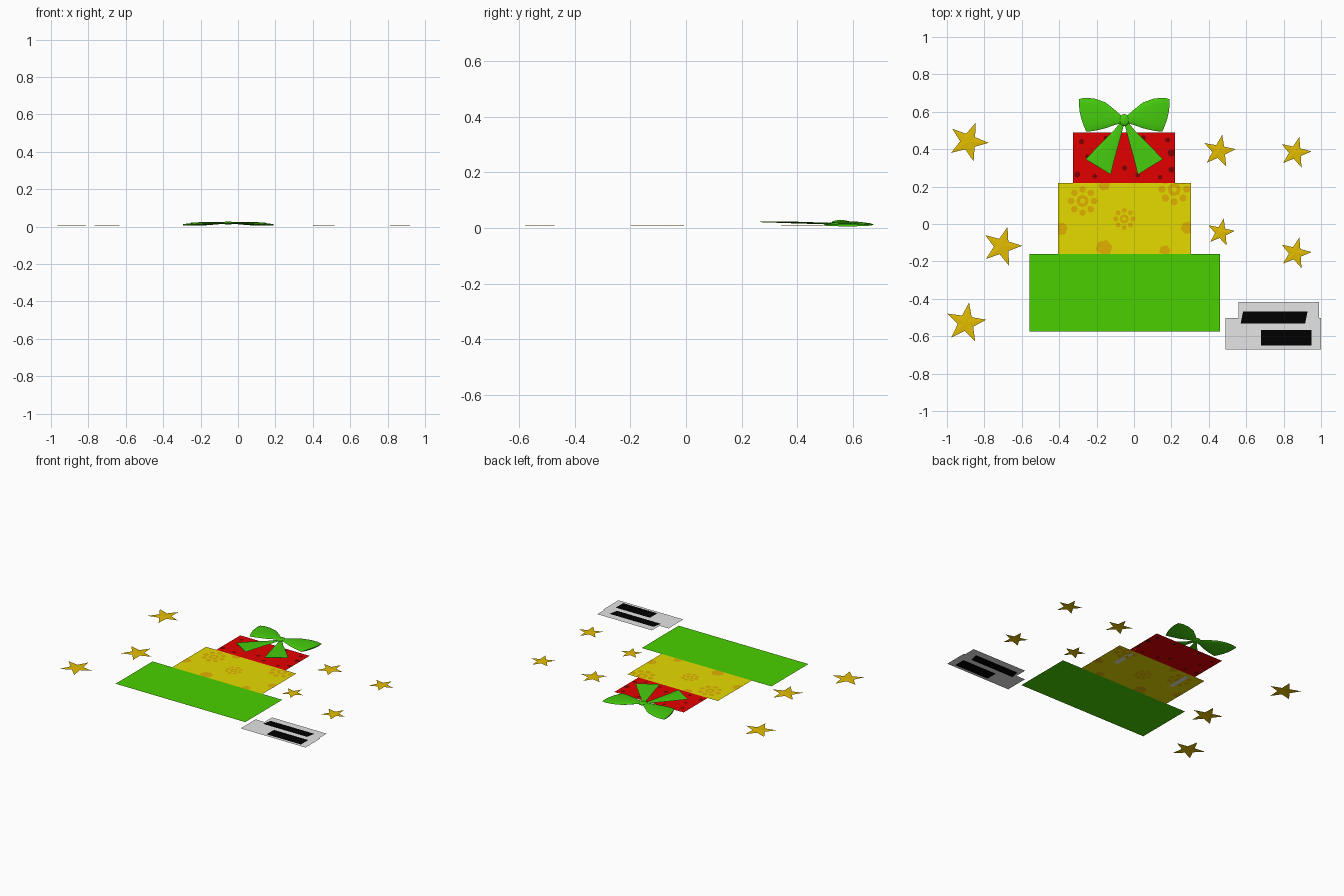
import bpy, bmesh, math
from math import sin, cos, pi, radians

if "Cube" in bpy.data.objects:
    bpy.data.objects.remove(bpy.data.objects["Cube"])


def mat(name, r, g, b):
    m = bpy.data.materials.new(name)
    m.diffuse_color = (r, g, b, 1)
    m.use_nodes = True
    m.node_tree.nodes["Principled BSDF"].inputs["Base Color"].default_value = m.diffuse_color
    return m


GREEN = mat("green", 0.067, 0.633, 0.0)
BOW = mat("bow green", 0.06, 0.60, 0.004)
YELLOW = mat("yellow", 0.79, 0.705, 0.0)
FLAKE = mat("flake gold", 0.75, 0.44, 0.0)
GOLD = mat("star gold", 0.775, 0.51, 0.0)
RED = mat("red", 0.775, 0.0, 0.0)
DARK = mat("dark red", 0.21, 0.0, 0.0)
GREY = mat("light grey", 0.78, 0.78, 0.78)
BLACK = mat("black", 0.0, 0.0, 0.0)


def flat(name, polys, material, levels):
    """Thin sheet made of 2D polygons, repeated at each height."""
    bm = bmesh.new()
    for z in levels:
        for p in polys:
            bm.faces.new([bm.verts.new((x, y, z)) for x, y in p])
    return finish(name, bm, material)


def finish(name, bm, material, smooth=False):
    if smooth:
        bmesh.ops.recalc_face_normals(bm, faces=bm.faces)
    me = bpy.data.meshes.new(name)
    bm.to_mesh(me)
    bm.free()
    me.materials.append(material)
    for f in me.polygons:
        f.use_smooth = smooth
    ob = bpy.data.objects.new(name, me)
    bpy.context.collection.objects.link(ob)
    return ob


def rect(x0, x1, y0, y1):
    return [(x0, y0), (x1, y0), (x1, y1), (x0, y1)]


def ngon(x, y, r, n=6, turn=0.0):
    return [(x + r * cos(turn + 2 * pi * i / n), y + r * sin(turn + 2 * pi * i / n)) for i in range(n)]


def clip(p, x0, x1, y0, y1):
    """Keep a small motif inside its panel."""
    out = []
    for x, y in p:
        q = (min(max(x, x0), x1), min(max(y, y0), y1))
        if q not in out:
            out.append(q)
    return out


BOTH = (0.0015, 0.0005)   # decals show from above and below

# three stacked gift panels
yellow_box = (-0.405, 0.305, -0.16, 0.22)
red_box = (-0.325, 0.22, 0.22, 0.49)
flat("bottom_gift", [rect(-0.56, 0.46, -0.575, -0.16)], GREEN, [0.001])
flat("middle_gift", [rect(*yellow_box)], YELLOW, [0.001])
flat("top_gift", [rect(*red_box)], RED, [0.001])

# pale strips on the underside of the middle gift
flat("under_strips", [rect(-0.30, -0.27, 0.03, 0.19), rect(0.163, 0.193, 0.03, 0.19)], GREY, [0.0005])

# snowflakes: ring of small hexagons round a hollow centre
polys = []
for x, y, r in [(-0.275, 0.123, 0.062), (-0.052, 0.027, 0.046), (0.215, 0.185, 0.066)]:
    for i in range(8):
        a0, a1 = 2 * pi * i / 8, 2 * pi * (i + 1) / 8
        polys.append(ngon(x + r * cos(a0), y + r * sin(a0), r * 0.31, 6, a0))
        ri, ro = r * 0.22, r * 0.54
        polys.append([(x + ri * cos(a0), y + ri * sin(a0)), (x + ro * cos(a0), y + ro * sin(a0)),
                      (x + ro * cos(a1), y + ro * sin(a1)), (x + ri * cos(a1), y + ri * sin(a1))])
for x, y, r in [(-0.16, -0.13, 0.046), (0.165, -0.145, 0.032), (-0.39, -0.025, 0.036),
                (0.285, -0.02, 0.035), (-0.16, 0.21, 0.033)]:
    polys.append(ngon(x, y, r, 6, 0.2))
polys = [clip(p, *yellow_box) for p in polys]
flat("snowflakes", [p for p in polys if len(p) > 2], FLAKE, BOTH)

# dark dots on the red gift
dots = [(-0.303, 0.265, 0.016), (-0.21, 0.255, 0.012), (0.2, 0.38, 0.02), (0.2, 0.29, 0.016),
        (0.18, 0.45, 0.014), (0.14, 0.25, 0.012), (-0.25, 0.36, 0.012), (-0.28, 0.44, 0.014),
        (-0.05, 0.30, 0.014), (0.02, 0.26, 0.012), (-0.15, 0.46, 0.012), (0.05, 0.46, 0.014)]
flat("red_gift_dots", [clip(ngon(x, y, r, 10), *red_box) for x, y, r in dots], DARK, BOTH)

# grey tag with two plain dark bars
flat("tag", [rect(0.49, 1.0, -0.67, -0.503), rect(0.56, 0.99, -0.503, -0.418)], GREY, [0.001])
flat("tag_bars", [[(0.57, -0.532), (0.915, -0.532), (0.928, -0.467), (0.583, -0.467)],
                  rect(0.68, 0.95, -0.65, -0.567)], BLACK, BOTH)

# scattered five-pointed stars, slightly domed: x, y, radius, direction of the top tip
stars = [(-0.886, 0.44, 0.109, 69), (0.455, 0.389, 0.09, 79), (0.863, 0.382, 0.086, 76),
         (0.464, -0.045, 0.076, 78), (0.863, -0.156, 0.086, 76), (-0.706, -0.12, 0.108, 74),
         (-0.899, -0.529, 0.11, 81)]
for n, (x, y, r, t) in enumerate(stars):
    bm = bmesh.new()
    mid = bm.verts.new((x, y, 0.0095))
    rim = []
    for i in range(10):
        a, q = radians(t) + i * pi / 5, r * (0.4 if i % 2 else 1)
        rim.append(bm.verts.new((x + q * cos(a), y + q * sin(a), 0.007)))
    for i in range(10):
        bm.faces.new((mid, rim[i], rim[(i + 1) % 10]))
    finish(f"star_{n + 1}", bm, GOLD)

# bow: flattened lofts between two edge curves, mirrored about the knot
KX, KY = -0.052, 0.556


def loft(name, stations, side, bulge):
    bm = bmesh.new()
    n, rings = 14, []
    for k, (ax, ay, bx, by, z, h) in enumerate(stations):
        ring = []
        for i in range(n):
            a = 2 * pi * i / n
            t = 0.5 + 0.5 * cos(a)
            out = bulge * k / (len(stations) - 1) * 4 * t * (1 - t)
            ring.append(bm.verts.new((KX + side * (ax * t + bx * (1 - t) + out),
                                      ay * t + by * (1 - t), z + h * sin(a))))
        rings.append(ring)
    for r0, r1 in zip(rings, rings[1:]):
        for i in range(n):
            j = (i + 1) % n
            bm.faces.new((r0[i], r0[j], r1[j], r1[i]))
    bm.faces.new(rings[0])
    bm.faces.new(rings[-1])
    ob = finish(name, bm, BOW, True)
    bpy.context.view_layer.objects.active = ob
    ob.select_set(True)
    bpy.ops.object.shade_smooth_by_angle(angle=radians(40))
    ob.select_set(False)


loop = [(0.01, 0.575, 0.01, 0.54, 0.020, 0.004), (0.05, 0.61, 0.05, 0.53, 0.019, 0.006),
        (0.10, 0.65, 0.10, 0.512, 0.016, 0.008), (0.16, 0.671, 0.15, 0.50, 0.014, 0.008),
        (0.21, 0.675, 0.19, 0.494, 0.012, 0.006), (0.242, 0.668, 0.203, 0.494, 0.010, 0.004)]
tail = [(0.02, 0.545, 0.0, 0.54, 0.016, 0.002), (0.060, 0.495, 0.018, 0.47, 0.017, 0.003),
        (0.112, 0.445, 0.04, 0.39, 0.019, 0.003), (0.165, 0.39, 0.058, 0.325, 0.021, 0.003),
        (0.206, 0.346, 0.072, 0.264, 0.022, 0.002)]
for label, side in (("left", -1), ("right", 1)):
    loft(f"bow_loop_{label}", loop, side, 0.012)
    loft(f"bow_tail_{label}", tail, side, 0.0)

# knot
bm = bmesh.new()
bmesh.ops.create_uvsphere(bm, u_segments=16, v_segments=10, radius=1)
for v in bm.verts:
    v.co = (KX + v.co.x * 0.026, KY + v.co.y * 0.032, 0.02 + v.co.z * 0.009)
finish("bow_knot", bm, BOW, True)

# lowest sheets rest on the ground
for ob in bpy.context.collection.objects:
    ob.location.z = -0.0005
